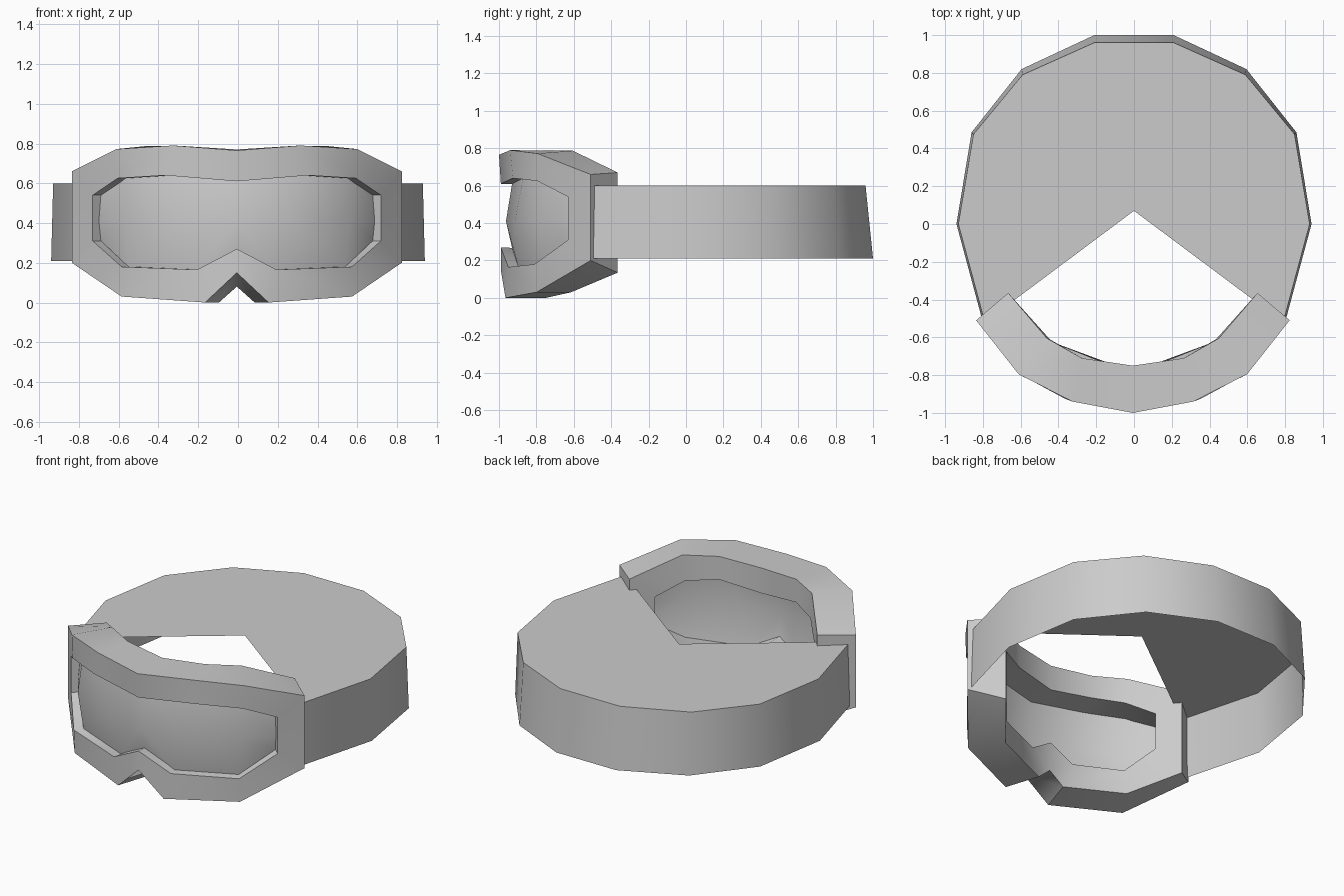
import bpy, bmesh, math
from mathutils import Vector

if "Cube" in bpy.data.objects:
    bpy.data.objects.remove(bpy.data.objects["Cube"])


def sheet(name, rows, extra=None, closed=False, angle=40):
    """Bridge rows of points into quads, mirror across x = 0, smooth by angle."""
    bm = bmesh.new()
    v = [[bm.verts.new(p) for p in row] for row in rows]
    pairs = list(zip(v, v[1:])) + ([(v[-1], v[0])] if closed else [])
    for a, b in pairs:
        for i in range(len(a) - 1):
            bm.faces.new((a[i], a[i + 1], b[i + 1], b[i]))
    if extra:
        bm.faces.new(v[-1] + [bm.verts.new(extra)])
    bmesh.ops.recalc_face_normals(bm, faces=bm.faces)
    mesh = bpy.data.meshes.new(name)
    bm.to_mesh(mesh)
    bm.free()
    for p in mesh.polygons:
        p.use_smooth = True
    mesh.set_sharp_from_angle(angle=math.radians(angle))
    ob = bpy.data.objects.new(name, mesh)
    bpy.context.collection.objects.link(ob)
    m = ob.modifiers.new("mirror", 'MIRROR')
    m.use_clip = True
    return ob


# goggle frame: four half loops, top centre round to bottom centre
front_outer = [(0, -1, .765), (.32, -.94, .79), (.605, -.795, .772), (.83, -.51, .66),
               (.83, -.51, .2), (.58, -.8, .03), (.16, -.965, 0), (0, -.99, .15)]
front_inner = [(0, -.99, .61), (.36, -.925, .64), (.6, -.795, .625), (.725, -.63, .54),
               (.725, -.63, .31), (.58, -.81, .18), (.2, -.95, .165), (0, -.99, .27)]
back_inner = [(0, -.75, .61), (.27, -.71, .64), (.44, -.61, .625), (.56, -.48, .54),
              (.56, -.48, .31), (.44, -.62, .18), (.15, -.735, .165), (0, -.75, .26)]
back_outer = [(0, -.75, .77), (.27, -.71, .787), (.455, -.605, .787), (.66, -.365, .67),
              (.66, -.365, .135), (.455, -.615, .03), (.09, -.75, 0), (0, -.76, .08)]
frame = sheet("goggle_frame", [front_outer, front_inner, back_inner, back_outer], closed=True)
frame.location.x = -.006

# lens: bulged sheet set just inside the frame opening
edge = [Vector(a).lerp(Vector(b), .25) for a, b in zip(front_inner, back_inner)]
top, bottom = edge[:4], edge[:3:-1]
middle = []
for i, (a, b) in enumerate(zip(top, bottom)):
    k = 1.035 if i < 3 else 1.015
    c = (a + b) / 2
    middle.append(Vector((c.x * k, c.y * k, .41)))
lens = sheet("lens", [top, middle, bottom], angle=60)
lens.location.x = -.006

# strap: open band round the head, closed on top by a notched flat panel
strap_low = [(.8, -.52, .21), (.94, 0, .21), (.86, .485, .21),
             (.595, .82, .21), (.21, 1, .21), (0, 1, .21)]
strap_high = [(.79, -.52, .6), (.93, 0, .6), (.85, .475, .6),
              (.59, .79, .6), (.21, .96, .6), (0, .96, .6)]
sheet("strap", [strap_low, strap_high], extra=(0, .07, .6))
